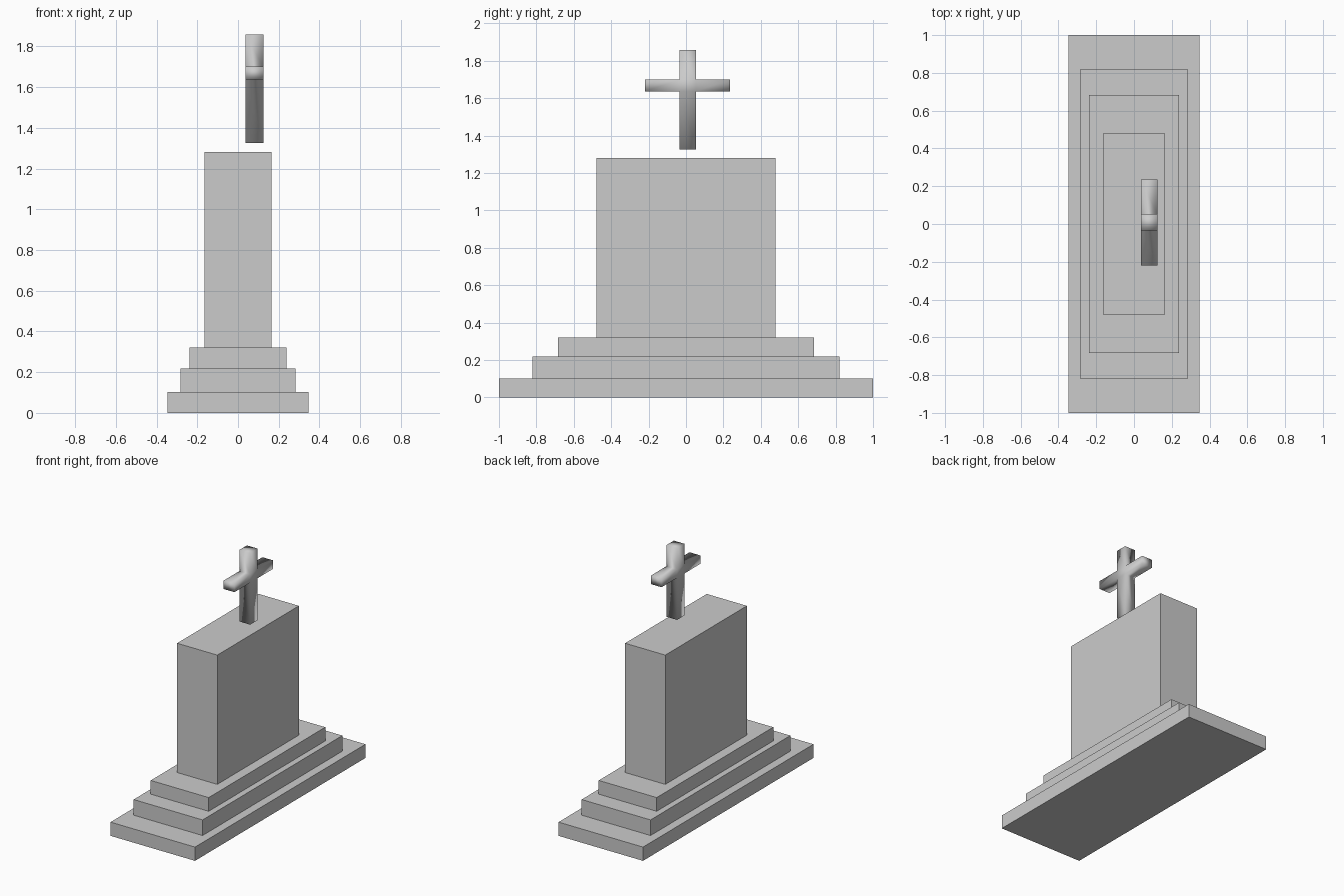
import bpy
import bmesh
from mathutils import Vector

if "Cube" in bpy.data.objects:
    bpy.data.objects.remove(bpy.data.objects["Cube"])


def make_object(name, bm):
    bmesh.ops.recalc_face_normals(bm, faces=bm.faces)
    mesh = bpy.data.meshes.new(name)
    bm.to_mesh(mesh)
    bm.free()
    obj = bpy.data.objects.new(name, mesh)
    bpy.context.collection.objects.link(obj)
    return obj


def box_mesh(low, high):
    low, high = Vector(low), Vector(high)
    bm = bmesh.new()
    bmesh.ops.create_cube(bm, size=1)
    bmesh.ops.scale(bm, vec=high - low, verts=bm.verts)
    bmesh.ops.translate(bm, vec=(low + high) / 2, verts=bm.verts)
    return bm


# Stepped base and headstone: half width, half length, bottom, top
for name, hx, hy, z0, z1 in (
    ("lower_step", 0.347, 1.0, 0.0, 0.102),
    ("middle_step", 0.283, 0.82, 0.102, 0.218),
    ("upper_step", 0.238, 0.684, 0.218, 0.32),
    ("headstone", 0.165, 0.479, 0.32, 1.28),
):
    make_object(name, box_mesh((-hx, -hy, z0), (hx, hy, z1)))

# Cross: centre block with four extruded limbs, softly shaded as one surface
bm = box_mesh((0.036, -0.034, 1.637), (0.124, 0.053, 1.70))
for direction, length in (
    (Vector((0, 0, 1)), 0.157),
    (Vector((0, 0, -1)), 0.312),
    (Vector((0, 1, 0)), 0.182),
    (Vector((0, -1, 0)), 0.185),
):
    bm.normal_update()
    face = max((f for f in bm.faces if f.normal.dot(direction) > 0.9),
               key=lambda f: f.calc_center_median().dot(direction))
    limb = bmesh.ops.extrude_discrete_faces(bm, faces=[face])["faces"][0]
    bmesh.ops.translate(bm, vec=direction * length, verts=limb.verts)
for face in bm.faces:
    face.smooth = True
make_object("cross", bm)
